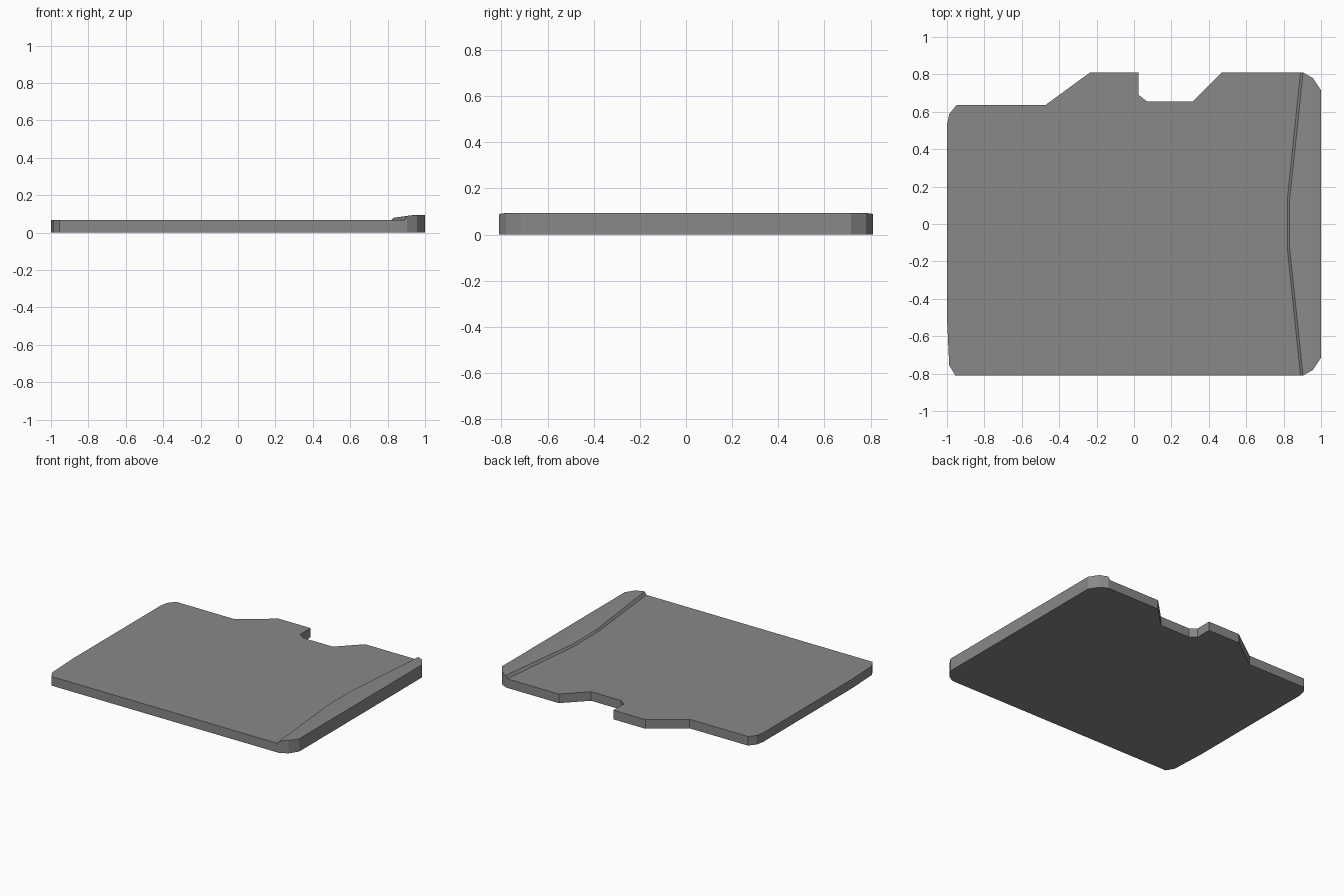
import bpy
import bmesh

cube = bpy.data.objects.get("Cube")
if cube:
    bpy.data.objects.remove(cube)

BODY_TOP, LIP_TOP = 0.067, 0.094
HALF = 0.81
BEND = 0.13

# One plain grey plastic
grey = bpy.data.materials.new("grey plastic")
grey.use_nodes = True
colour = (0.25, 0.25, 0.25, 1)
grey.diffuse_color = colour
grey.node_tree.nodes["Principled BSDF"].inputs["Base Color"].default_value = colour

# Card outline from the front left corner round to the back, without the lip
outline = [
    (-0.955, -HALF), (-0.988, -0.755), (-1, -0.5),
    (-1, 0.53), (-0.988, 0.587), (-0.95, 0.635),
    (-0.475, 0.635), (-0.235, HALF), (0.025, HALF),
    (0.025, 0.69), (0.07, 0.655), (0.315, 0.655), (0.47, HALF),
]


def lip_height(x):
    return min(LIP_TOP, 0.079 + (x - 0.83) * 0.14)


def lip_row(y, end):
    """Points across the lip: foot, crest, start of flat top, outer edge."""
    t = max(0, abs(y) - BEND) / (HALF - BEND)
    foot, crest = 0.82 + 0.07 * t, 0.832 + 0.072 * t
    flat = min(max(0.94, crest), end)
    row = [(foot, y, BODY_TOP)]
    row += [(x, y, lip_height(x)) for x in (crest, flat, end)]
    return row


half_rows = [(HALF, 0.904), (0.78, 0.957), (0.715, 1), (BEND, 1)]
rows = [lip_row(y, e) for y, e in half_rows]
rows += [lip_row(-y, e) for y, e in reversed(half_rows)]

bm = bmesh.new()
cache = {}


def vert(p):
    key = tuple(round(c, 4) for c in p)
    if key not in cache:
        cache[key] = bm.verts.new(key)
    return cache[key]


def face(points):
    verts = list(dict.fromkeys(vert(p) for p in points))
    if len(verts) > 2:
        bm.faces.new(verts)


# Top sheet: flat card and raised finger lip
face([(x, y, BODY_TOP) for x, y in outline] + [row[0] for row in rows])
for a, b in zip(rows, rows[1:]):
    for i in range(3):
        face([a[i], b[i], b[i + 1], a[i + 1]])

# Drop the sheet down to a flat underside
result = bmesh.ops.extrude_face_region(bm, geom=bm.faces[:], use_keep_orig=True)
for item in result["geom"]:
    if isinstance(item, bmesh.types.BMVert):
        item.co.z = 0
bmesh.ops.recalc_face_normals(bm, faces=bm.faces[:])
bmesh.ops.dissolve_limit(bm, angle_limit=0.005, verts=bm.verts[:], edges=bm.edges[:])

mesh = bpy.data.meshes.new("card_body")
bm.to_mesh(mesh)
bm.free()
mesh.materials.append(grey)
card = bpy.data.objects.new("card_body", mesh)
bpy.context.collection.objects.link(card)
